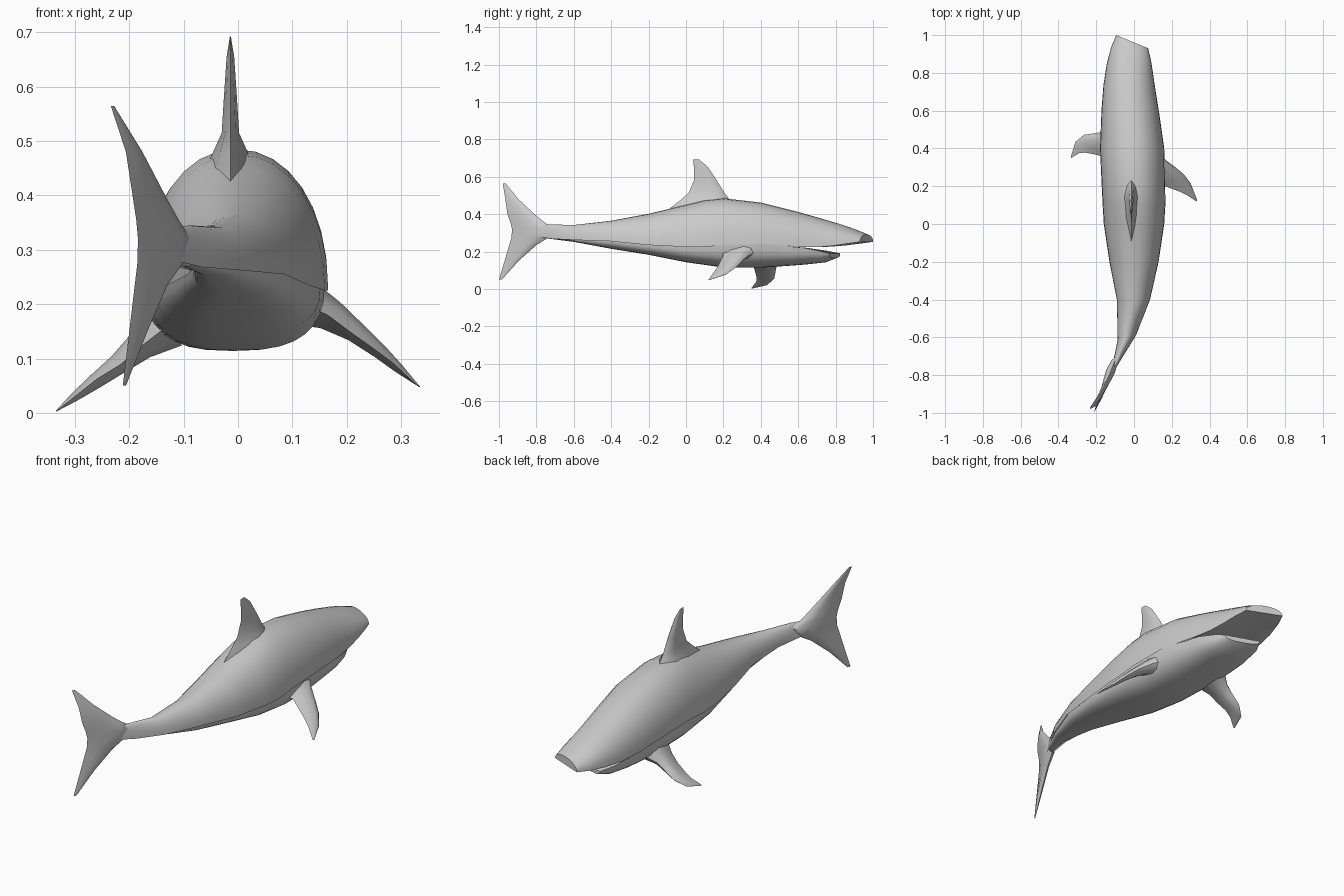
import bpy, bmesh, math
from mathutils import Vector


def build(name, rings, closed=True, caps=True):
    """Skin a list of equally sized rings of points."""
    bm = bmesh.new()
    rows = [[bm.verts.new(p) for p in r] for r in rings]
    n = len(rows[0])
    for a, b in zip(rows, rows[1:]):
        for i in range(n if closed else n - 1):
            j = (i + 1) % n
            bm.faces.new((a[i], a[j], b[j], b[i]))
    if caps:
        bm.faces.new(rows[0])
        bm.faces.new(rows[-1])
    bmesh.ops.recalc_face_normals(bm, faces=bm.faces[:])
    me = bpy.data.meshes.new(name)
    bm.to_mesh(me)
    bm.free()
    ob = bpy.data.objects.new(name, me)
    bpy.context.collection.objects.link(ob)
    bpy.ops.object.select_all(action='DESELECT')
    bpy.context.view_layer.objects.active = ob
    ob.select_set(True)
    bpy.ops.object.shade_smooth_by_angle(angle=math.radians(45))
    return ob


def arc(y, cx, w, rim, tip, power, shear=0.0, n=16):
    """Half superellipse from rim height to the tip height."""
    pts = []
    for i in range(n + 1):
        a = math.pi * i / n
        c, s = math.cos(a), math.sin(a)
        x = w * math.copysign(abs(c) ** (2 / power), c)
        z = rim + (tip - rim) * max(s, 0) ** (2 / power)
        pts.append((cx + x, y - shear * x, z))
    return pts


def fin(name, stations, normal):
    """Lens-section fin from (leading point, trailing point, half thickness)."""
    nrm = Vector(normal).normalized()
    section = [(0, 0), (.12, .75), (.35, 1), (.7, .6), (1, 0),
               (.7, -.6), (.35, -1), (.12, -.75)]
    rings = [[Vector(l).lerp(Vector(t), u) + nrm * th * k for u, k in section]
             for l, t, th in stations]
    return build(name, rings)


# Upper body: y, centre x, half width, rim z, top z, shear
upper = [
    (-.80, -.128, .012, .28, .340, -.3), (-.72, -.088, .022, .268, .345, -.3),
    (-.60, -.038, .048, .262, .342, -.2), (-.40, -.003, .088, .255, .365, 0),
    (-.20, 0, .130, .235, .402, 0), (0, 0, .160, .225, .450, 0),
    (.10, 0, .166, .225, .475, 0), (.20, -.003, .168, .235, .485, 0),
    (.40, -.010, .170, .240, .462, 0), (.60, -.020, .152, .226, .412, .03),
    (.72, -.024, .138, .224, .378, .1), (.82, -.022, .123, .232, .348, .2),
    (.90, -.016, .106, .243, .320, .32), (.965, -.010, .085, .252, .292, .41)]
back = [arc(y, cx, w, r, t, 2.1, s) for y, cx, w, r, t, s in upper]
build("upper_body", back, closed=False, caps=False)

# Snout end and mouth roof
build("snout_end", [back[-1][:9], back[-1][:7:-1]], closed=False, caps=False)
roof = [[Vector(r[0]).lerp(Vector(r[-1]), k / 4) + Vector((0, 0, .02 * k * (4 - k) / 4 * d))
         for k in range(5)] for r, d in zip(back[-5:], (1, 1, .8, .4, 0))]
build("mouth_roof", roof, closed=False, caps=False)

# Belly and lower jaw: y, centre x, half width, rim z, bottom z, shear
lower = [
    (-.74, -.095, .016, .285, .270, -.3), (-.60, -.040, .040, .272, .252, -.2),
    (-.40, -.004, .080, .265, .215, 0), (-.20, 0, .120, .245, .183, 0),
    (0, 0, .152, .235, .143, 0), (.20, -.003, .163, .245, .115, 0),
    (.40, -.010, .165, .250, .114, 0), (.55, -.018, .152, .228, .124, 0),
    (.64, -.020, .142, .220, .131, .05), (.74, -.020, .115, .203, .142, .2),
    (.795, -.015, .085, .190, .165, .35)]
belly = [arc(y, cx, w, r, b, 2.7, s) for y, cx, w, r, b, s in lower]
build("belly_and_jaw", belly, closed=False, caps=False)
build("jaw_end", [belly[-1][:9], belly[-1][:7:-1]], closed=False, caps=False)
floor = [[Vector(r[0]).lerp(Vector(r[-1]), k / 4) for k in range(5)] for r in belly[-4:]]
build("mouth_floor", floor, closed=False, caps=False)

# Dorsal fin
dx = -.014
dorsal = [(.26, -.10, .42, .060), (.235, -.03, .475, .034), (.205, .015, .515, .016),
          (.165, .042, .58, .012), (.115, .042, .655, .007), (.07, .038, .692, .001)]
fin("dorsal_fin", [((dx, l, z), (dx, t, z), th) for l, t, z, th in dorsal], (1, 0, 0))


# Tail fin follows the swept spine
def spine(y, z):
    return (-.1 + (y + .72) * .4 - .03 * max(0, (z - .45) / .115), y, z)


tail = [(-.965, -.980, .565, .001), (-.895, -.966, .48, .008), (-.81, -.955, .40, .013),
        (-.755, -.938, .355, .020), (-.70, -.930, .32, .024), (-.735, -.933, .275, .020),
        (-.80, -.945, .235, .013), (-.895, -.970, .15, .010), (-.985, -1.0, .05, .001)]
fin("tail_fin", [(spine(l, z), spine(t, z), th) for l, t, z, th in tail], (.93, -.37, 0))

# Pectoral fins, posed differently on each side
right = [((.12, .39, .20), (.12, .17, .20), .045), ((.172, .335, .18), (.165, .20, .18), .030),
         ((.22, .30, .15), (.205, .185, .15), .020), ((.265, .262, .112), (.25, .168, .118), .014),
         ((.30, .215, .078), (.285, .15, .092), .009), ((.335, .125, .048), (.33, .12, .05), .001)]
left = [((-.13, .52, .16), (-.13, .33, .16), .045), ((-.18, .485, .125), (-.175, .36, .125), .028),
        ((-.225, .478, .088), (-.215, .37, .09), .019), ((-.265, .472, .055), (-.26, .378, .062), .014),
        ((-.31, .435, .022), (-.29, .375, .038), .008), ((-.335, .355, .003), (-.332, .35, .005), .001)]
fin("right_pectoral_fin", right, (.6, 0, .8))
fin("left_pectoral_fin", left, (-.6, 0, .8))
